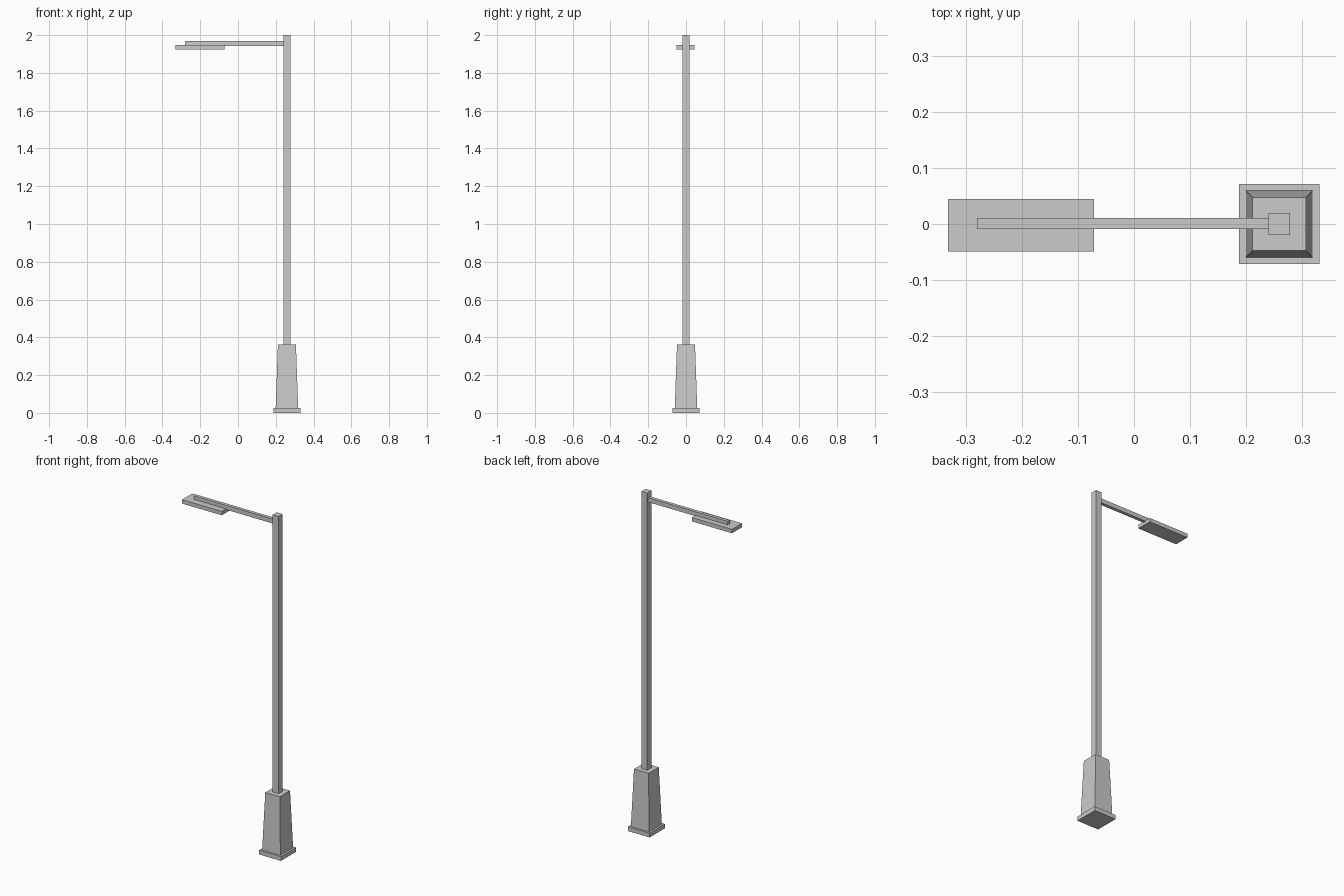
import bpy, bmesh

if "Cube" in bpy.data.objects:
    bpy.data.objects.remove(bpy.data.objects["Cube"])

POLE_X = 0.259  # axis of the post


def block(name, x, y, z, top=None):
    """Box from (min, max) ranges; top scales the upper face for a taper."""
    cx, cy = sum(x) / 2, sum(y) / 2
    bm = bmesh.new()
    bmesh.ops.create_cube(bm, size=1)
    for v in bm.verts:
        s = top if top and v.co.z > 0 else 1
        v.co.x = cx + v.co.x * (x[1] - x[0]) * s
        v.co.y = cy + v.co.y * (y[1] - y[0]) * s
        v.co.z = z[1] if v.co.z > 0 else z[0]
    mesh = bpy.data.meshes.new(name)
    bm.to_mesh(mesh)
    bm.free()
    obj = bpy.data.objects.new(name, mesh)
    bpy.context.collection.objects.link(obj)


def column(name, half, z, top=None):
    """Square block centred on the post axis."""
    block(name, (POLE_X - half, POLE_X + half), (-half, half), z, top)


# Foot, tapered pedestal and post
column("base_plate", 0.0715, (0, 0.025))
column("pedestal", 0.0595, (0.025, 0.363), top=0.8)
column("post", 0.0193, (0.363, 2.0))

# Horizontal arm and flat lamp head hung under it
block("arm", (-0.28, POLE_X - 0.0193), (-0.009, 0.0105), (1.943, 1.969))
block("lamp_head", (-0.3315, -0.0715), (-0.049, 0.0445), (1.925, 1.948))
